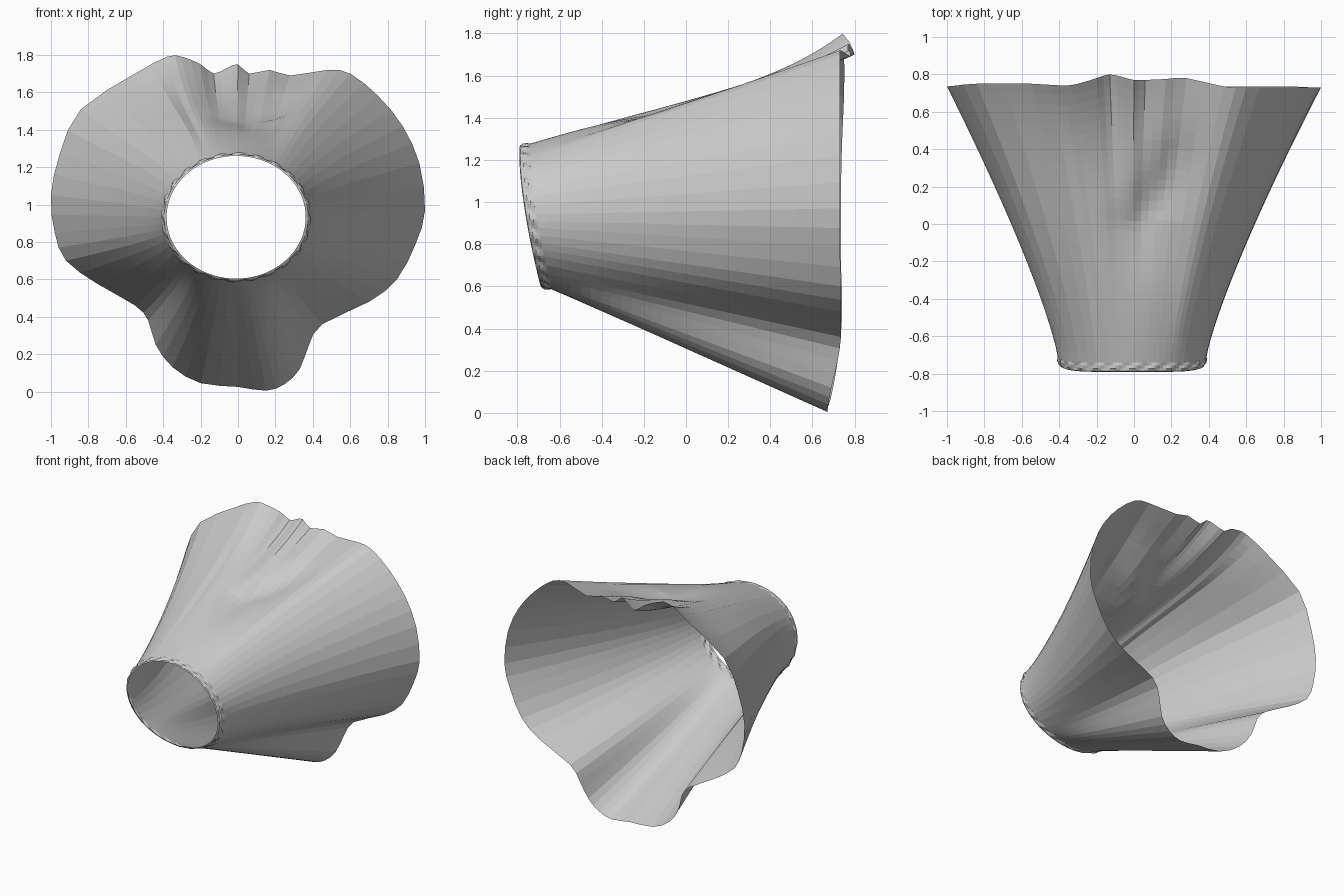
import bpy, bmesh, math
from mathutils import Vector

if "Cube" in bpy.data.objects:
    bpy.data.objects.remove(bpy.data.objects["Cube"])

# Hem outline (x, y, z), counter-clockwise seen from the front
HEM = [(1.0, .73, .97), (.97, .73, 1.22), (.88, .73, 1.42), (.75, .73, 1.58), (.6, .73, 1.70),
       (.48, .735, 1.72), (.28, .78, 1.69), (.17, .775, 1.72), (.06, .77, 1.70), (0, .77, 1.75),
       (-.06, .785, 1.73), (-.13, .80, 1.70), (-.2, .78, 1.75), (-.3, .75, 1.79), (-.38, .74, 1.79),
       (-.55, .75, 1.70), (-.84, .75, 1.51), (-.95, .74, 1.28), (-1.0, .735, 1.05), (-.98, .735, .85),
       (-.92, .735, .70), (-.75, .74, .575), (-.55, .74, .46), (-.48, .735, .38), (-.44, .72, .25),
       (-.35, .70, .13), (-.2, .68, .045), (0, .67, .025), (.15, .67, .005), (.25, .675, .04),
       (.33, .69, .12), (.38, .72, .25), (.45, .735, .36), (.7, .735, .48), (.85, .735, .6),
       (.95, .73, .79)]


def smooth_loop(pts, steps):
    """Closed Catmull-Rom curve through the points."""
    p, n, out = [Vector(q) for q in pts], len(pts), []
    for i in range(n):
        a, b, c, d = p[i - 1], p[i], p[(i + 1) % n], p[(i + 2) % n]
        for k in range(steps):
            t = k / steps
            out.append(.5 * (2 * b + (c - a) * t + (2 * a - 5 * b + 4 * c - d) * t ** 2
                             + (3 * b - a - 3 * c + d) * t ** 3))
    return out


def waist_point(ang, rx, rz, shift):
    """Point on the tilted waist ellipse."""
    x, z = -.01 + rx * math.cos(ang), .932 + rz * math.sin(ang)
    f = min(1, max(0, (1.2 - z) / .6))
    return Vector((x, -.79 + .10 * f ** 1.5 + shift, z))


def loft(name, rings):
    bm = bmesh.new()
    rows = [[bm.verts.new(p) for p in r] for r in rings]
    n = len(rows[0])
    for a, b in zip(rows, rows[1:]):
        for i in range(n):
            j = (i + 1) % n
            bm.faces.new((a[i], a[j], b[j], b[i]))
    bmesh.ops.recalc_face_normals(bm, faces=bm.faces)
    me = bpy.data.meshes.new(name)
    bm.to_mesh(me)
    bm.free()
    ob = bpy.data.objects.new(name, me)
    bpy.context.collection.objects.link(ob)
    return ob


hem = smooth_loop(HEM, 2)
angles = [math.atan2(p.z - .94, p.x) for p in hem]
# softened hem heights, so the small upper wrinkles fade towards the waist
n = len(hem)
soft = [sum(hem[(i + k) % n].z for k in range(-4, 5)) / 9 if p.z > 1.6 and abs(p.x) < .45 else p.z
        for i, p in enumerate(hem)]

# Flared skirt: waist ellipse blended into the wavy hem
top_ring = [waist_point(a, .398, .345, .05) for a in angles]
rings = []
ROWS = 28
for r in range(ROWS + 1):
    t = r / ROWS
    ring = []
    for w, h, s in zip(top_ring, hem, soft):
        hz = s + (h.z - s) * t ** 2
        x = w.x + (h.x - w.x) * t ** 1.22
        y = w.y + (h.y - w.y) * t
        z = w.z + (hz - w.z) * t
        if z > 1.1:
            # upper edge kicks up only near the hem
            side = math.exp(-((h.x + .3) / .45) ** 2)
            z -= .45 * side * t ** 3 * (1 - t)
            # sagging diagonal fold in the upper panel
            cx = .05 + .45 * max(0, y)
            sag = math.exp(-((x - cx) / .13) ** 2 - ((y - .1) / .33) ** 2)
            z -= .06 * sag * min(1, 4 * (1 - t))
        ring.append((x, y, z))
    rings.append(ring)
loft("skirt", rings)

# Gathered waistband with small puckers
BAND = [(.372, .328, 0), (.385, .336, .004), (.392, .341, .018), (.396, .343, .034), (.398, .345, .05)]
N = 144
band = []
for k, (rx, rz, s) in enumerate(BAND):
    pucker = .006 if k in (2, 3) else 0
    ring = []
    for i in range(N):
        d = pucker * math.sin(i * math.tau / 6 + k)
        ring.append(waist_point(i * math.tau / N, rx + d, rz + d, s))
    band.append(ring)
loft("waistband", band)
